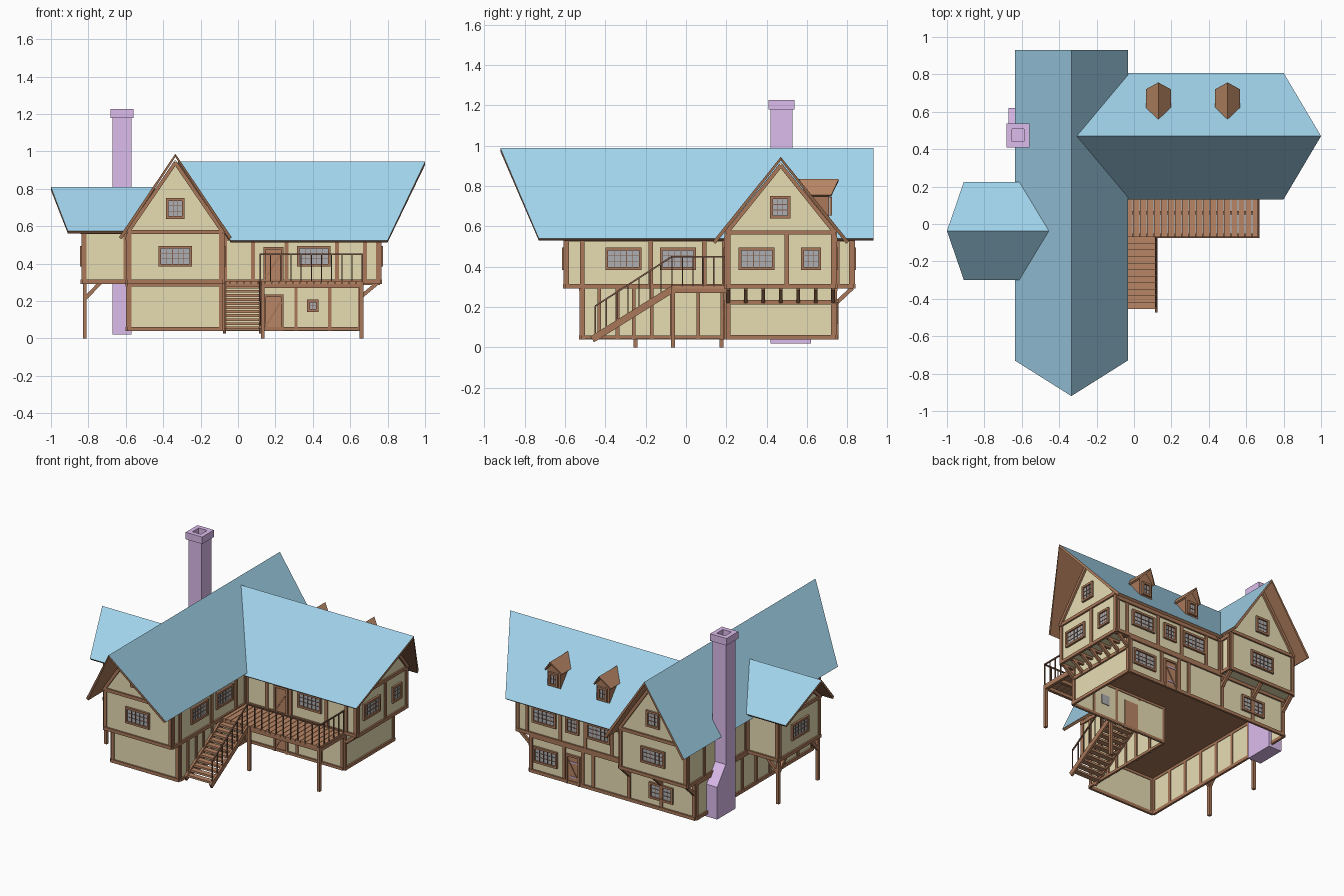
import bpy, bmesh
from mathutils import Vector, Matrix

if "Cube" in bpy.data.objects:
    bpy.data.objects.remove(bpy.data.objects["Cube"])


def material(name, r, g, b):
    m = bpy.data.materials.new(name)
    m.diffuse_color = (r, g, b, 1)
    m.use_nodes = True
    m.node_tree.nodes["Principled BSDF"].inputs["Base Color"].default_value = m.diffuse_color
    return m


PLASTER = material("plaster", .80, .72, .45)
ROOF = material("roof_blue", .36, .66, .84)
WOOD = material("timber", .40, .19, .10)
DARK = material("dark_timber", .22, .11, .07)
PLANK = material("plank", .48, .24, .13)
STONE = material("chimney_purple", .72, .50, .84)
GLASS = material("glass", .42, .43, .45)
parts = {}


def part(name, mat):
    return parts.setdefault(name, (bmesh.new(), mat))[0]


def finish(name, bm, mats):
    me = bpy.data.meshes.new(name)
    bm.to_mesh(me)
    bm.free()
    ob = bpy.data.objects.new(name, me)
    for m in mats:
        me.materials.append(m)
    bpy.context.collection.objects.link(ob)
    return ob


def box(name, mat, lo, hi):
    lo, hi = Vector(lo), Vector(hi)
    size = [abs(v) for v in hi - lo]
    mx = Matrix.Translation((lo + hi) / 2) @ Matrix.Diagonal((*size, 1))
    bmesh.ops.create_cube(part(name, mat), size=1, matrix=mx)


def beam(name, mat, p, q, w=.02, d=.02):
    p, q = Vector(p), Vector(q)
    rot = (q - p).to_track_quat('Y', 'Z').to_matrix().to_4x4()
    mx = Matrix.Translation((p + q) / 2) @ rot @ Matrix.Diagonal((w, (q - p).length, d, 1))
    bmesh.ops.create_cube(part(name, mat), size=1, matrix=mx)


def on_wall(side, plane, u, z, d):
    """Point on a wall: u along it, d outward from it."""
    s = 1 if side in ("right", "back") else -1
    return (plane + s * d, u, z) if side in ("left", "right") else (u, plane + s * d, z)


def patch(name, mat, side, plane, u0, u1, z0, z1, d0=-.004, d1=.008):
    box(name, mat, on_wall(side, plane, u0, z0, d0), on_wall(side, plane, u1, z1, d1))


def prism(name, mat, profile, axis, a, b):
    """Extrude a (u, z) profile along x or y."""
    bm = part(name, mat)
    f = lambda u, z, t: (t, u, z) if axis == 'x' else (u, t, z)
    r0 = [bm.verts.new(f(u, z, a)) for u, z in profile]
    r1 = [bm.verts.new(f(u, z, b)) for u, z in profile]
    n = len(profile)
    fs = [bm.faces.new(r0), bm.faces.new(r1)]
    fs += [bm.faces.new((r0[i], r0[(i + 1) % n], r1[(i + 1) % n], r1[i])) for i in range(n)]
    bmesh.ops.recalc_face_normals(bm, faces=fs)


def house(name, mat, axis, c, half, base, eave, apex, a, b):
    prism(name, mat, [(c - half, base), (c + half, base), (c + half, eave), (c, apex), (c - half, eave)], axis, a, b)


def roof(name, mat, axis, c, half, zr, ze, ridge, eave, thick=.018):
    bm = bmesh.new()
    f = lambda u, z, t: (t, u, z) if axis == 'x' else (u, t, z)
    v = [bm.verts.new(f(c + k * half, ze if k else zr, t))
         for k, ends in ((-1, eave), (0, ridge), (1, eave)) for t in ends]
    for i in (0, 2):
        face = bm.faces.new((v[i], v[i + 1], v[i + 3], v[i + 2]))
        face.normal_update()
        if face.normal.z < 0:
            face.normal_flip()
    m = finish(name, bm, [mat, WOOD]).modifiers.new("thickness", 'SOLIDIFY')
    m.thickness, m.offset = thick, -1
    m.material_offset = m.material_offset_rim = 1


def timbers(side, plane, posts, rails, z0, z1, w=.022):
    for u in posts:
        patch("wall_timbers", WOOD, side, plane, u - w / 2, u + w / 2, z0, z1)
    for z in rails:
        patch("wall_timbers", WOOD, side, plane, min(posts) - w / 2, max(posts) + w / 2, z - w / 2, z + w / 2, -.004, .011)


def rake(side, plane, c, half, eave, apex):
    for k in (-1, 1):
        beam("gable_timbers", WOOD, on_wall(side, plane, c + k * half, eave - .015, .003),
             on_wall(side, plane, c, apex - .015, .003), .02, .02)


def window(side, plane, u, z, w=.18, h=.11, cols=5, rows=3):
    t = .014
    a, b, lo, hi = u - w / 2, u + w / 2, z - h / 2, z + h / 2
    patch("window_panes", GLASS, side, plane, a, b, lo, hi, -.004, .004)
    for p in ((a, a + t, lo, hi), (b - t, b, lo, hi), (a, b, lo, lo + t), (a, b, hi - t, hi)):
        patch("window_frames", WOOD, side, plane, *p, -.004, .014)
    for i in range(1, cols):
        x = a + t + (w - 2 * t) * i / cols
        patch("window_bars", DARK, side, plane, x - .0015, x + .0015, lo, hi, 0, .007)
    for i in range(1, rows):
        y = lo + t + (h - 2 * t) * i / rows
        patch("window_bars", DARK, side, plane, a, b, y - .0015, y + .0015, 0, .007)


def door(side, plane, u, z0, z1, hinges=False):
    a, b, t = u - .053, u + .053, .014
    patch("doors", PLANK, side, plane, a, b, z0, z1, -.004, .006)
    for p in ((a, a + t, z0, z1), (b - t, b, z0, z1), (a, b, z1 - t, z1)):
        patch("door_frames", WOOD, side, plane, *p, -.004, .015)
    beam("door_frames", WOOD, on_wall(side, plane, a + t, z0 + .03, .007), on_wall(side, plane, b - t, z1 - .04, .007), .008, .01)
    if hinges:
        for z in (z0 + .05, z1 - .05):
            patch("door_hinges", STONE, side, plane, a + t, b - .03, z - .004, z + .004, 0, .01)


# Ground floor: L-shaped shell open underneath, with a timber ceiling
L = [(-.59, -.52), (-.08, -.52), (-.08, .2), (.66, .2), (.66, .74), (-.59, .74)]
bm = part("ground_floor_walls", PLASTER)
low, high = [[bm.verts.new((x, y, z)) for x, y in L] for z in (.04, .30)]
for i in range(6):
    j = (i + 1) % 6
    bm.faces.new((low[i], low[j], high[j], high[i]))
bm = part("ground_floor_ceiling", WOOD)
bm.faces.new([bm.verts.new((x, y, .297)) for x, y in reversed(L)])

# Upper floors and roofs: main wing, right wing, left room
house("main_wing_upper", PLASTER, 'y', -.335, .255, .30, .582, .955, -.60, .83)
house("right_wing_upper", PLASTER, 'x', .47, .27, .30, .582, .918, -.2, .76)
house("left_room", PLASTER, 'x', -.037, .223, .30, .582, .785, -.83, -.5)
roof("main_roof", ROOF, 'y', -.335, .302, .988, .54, (-.92, .93), (-.73, .93))
roof("right_roof", ROOF, 'x', .47, .338, .945, .525, (-.32, 1.0), (-.04, .80))
roof("left_roof", ROOF, 'x', -.037, .262, .81, .575, (-1.0, -.445), (-.91, -.605))

# Dormers on the rear slope
for x in (.13, .50):
    house("dormer_walls", WOOD, 'y', x, .05, .62, .757, .818, .58, .71)
    roof("dormer_roof", PLANK, 'y', x, .067, .835, .755, (.56, .757), (.615, .72), .01)
    window("back", .71, x, .70, .07, .09, 2, 2)

# Timber framing, lower storey
timbers("front", -.52, [-.58, -.09], [.051, .29], .04, .30)
timbers("right", -.08, [-.51, -.43, -.34, -.26, -.17, -.07, .06, .18], [.051], .04, .30, .018)
timbers("front", .2, [-.07, .31, .49, .65], [.051, .29], .04, .30, .018)
timbers("right", .66, [.21, .73], [.051, .225], .04, .30)
timbers("back", .74, [-.58, -.335, -.09, .18, .26, .40, .65], [.051, .29], .04, .30)
timbers("left", -.59, [-.51, -.36, -.21, -.06, .09, .24, .40, .73], [.051, .29], .04, .30)

# Timber framing, upper storey
timbers("front", -.60, [-.58, -.09], [.303, .57], .30, .57)
timbers("back", .83, [-.58, -.09], [.303, .57], .30, .57)
timbers("right", -.08, [-.59, -.515, -.175, .09, .19], [.303, .535], .30, .57)
timbers("left", -.59, [-.59, -.28, .2, .65, .82], [.303, .535], .30, .57)
timbers("right", -.08, [.75, .82], [.303, .535], .30, .57)
timbers("front", .2, [-.07, .08, .26, .53, .68, .75], [.303, .535], .30, .57)
timbers("right", .76, [.21, .50, .73], [.303, .57], .30, .57)
timbers("back", .74, [-.07, .04, .24, .43, .68, .75], [.303, .535], .30, .57)
timbers("left", -.83, [-.25, .176], [.303, .57], .30, .57)
for side, y in (("front", -.26), ("back", .186)):
    timbers(side, y, [-.82, -.60], [.303, .57], .30, .57)
for g in (("front", -.60, -.335, .255, .582, .955), ("back", .83, -.335, .255, .582, .955),
          ("right", .76, .47, .27, .582, .918), ("left", -.83, -.037, .223, .582, .785)):
    rake(*g)

# Windows
for side, plane, u in (("front", -.60, -.335), ("front", .2, .405), ("right", -.08, -.31), ("right", -.08, -.04),
                       ("right", .76, .35), ("back", .74, .55), ("back", .74, .14), ("back", .83, -.335),
                       ("left", -.83, -.037)):
    window(side, plane, u, .44)
window("right", .76, .62, .44, .10, .11, 3)
window("back", .74, .335, .44, .10, .11, 3)
for side, plane, u in (("front", -.60, -.335), ("right", .76, .467), ("back", .83, -.335)):
    window(side, plane, u, .695, .10, .11, 3)
window("front", .2, .40, .175, .06, .065, 2, 2)
window("back", .74, .54, .17)
window("back", .74, -.335, .16)

# Doors
door("front", .2, .19, .30, .49)
door("front", .2, .19, .04, .235)
door("back", .74, .33, .04, .24, True)

# Overhang brackets
for i in range(7):
    y = .21 + i * .52 / 6
    beam("overhang_brackets", WOOD, (.66, y, .225), (.75, y, .30), .016, .02)
    box("overhang_joists", WOOD, (.66, y - .008, .285), (.76, y + .008, .302))
for x in (-.58, -.335, -.09):
    beam("overhang_brackets", WOOD, (x, .74, .215), (x, .825, .295), .02, .02)

# Posts and braces under the left room
for y, s in ((-.25, 1), (.176, -1)):
    box("left_room_posts", WOOD, (-.83, y - .01, 0), (-.81, y + .01, .31))
    beam("left_room_braces", WOOD, (-.82, y, .21), (-.735, y, .30))
    beam("left_room_braces", WOOD, (-.82, y, .21), (-.82, y + s * .085, .30))

# Balcony deck with planks, joists and posts
for i in range(20):
    x = -.08 + i * .0375
    box("deck_planks", PLANK, (x, -.07, .292), (x + .0345, .2, .306))
for y in (-.06, .06, .18):
    box("deck_joists", WOOD, (-.08, y - .01, .27), (.67, y + .01, .293))
for x in (-.03, .125, .66):
    box("deck_joists", WOOD, (x - .01, -.07, .27), (x + .01, .2, .293))
for x in (.132, .66):
    box("deck_posts", WOOD, (x - .01, -.075, 0), (x + .01, -.055, .30))

# Outside stairs
for i in range(11):
    y, z = -.455 + i * .035, .065 + i * .0215
    box("stair_treads", PLANK, (-.078, y, z - .014), (.115, y + .037, z))
for x in (-.072, .119):
    beam("stair_stringers", WOOD, (x, -.465, .04), (x, -.065, .29), .014, .034)

# Railings
R = .008
beam("handrail", DARK, (.12, -.45, .205), (.12, -.07, .45), R, R)
beam("handrail", DARK, (.12, -.07, .45), (.664, -.07, .45), R, R)
beam("handrail", DARK, (.664, -.07, .45), (.664, .2, .45), R, R)
for i in range(8):
    y = -.45 + i * .38 / 7
    z = .05 + (y + .45) * .645
    box("balusters", DARK, (.117, y - .003, z), (.123, y + .003, z + .155))
for i in range(11):
    x = .12 + i * .0544
    box("balusters", DARK, (x - .003, -.073, .30), (x + .003, -.067, .45))
for i in range(1, 6):
    y = -.07 + i * .052
    box("balusters", DARK, (.661, y - .003, .30), (.667, y + .003, .45))

# Chimney with sloped shoulder and hollow cap
prism("chimney", STONE, [(.42, .02), (.62, .02), (.62, .24), (.527, .36), (.527, 1.19), (.42, 1.19)], 'x', -.67, -.57)
for lo, hi in (((-.682, .41), (-.652, .537)), ((-.588, .41), (-.558, .537)),
               ((-.652, .41), (-.588, .44)), ((-.652, .507), (-.588, .537))):
    box("chimney_cap", STONE, (*lo, 1.18), (*hi, 1.228))

for name, (bm, mat) in parts.items():
    finish(name, bm, [mat])
